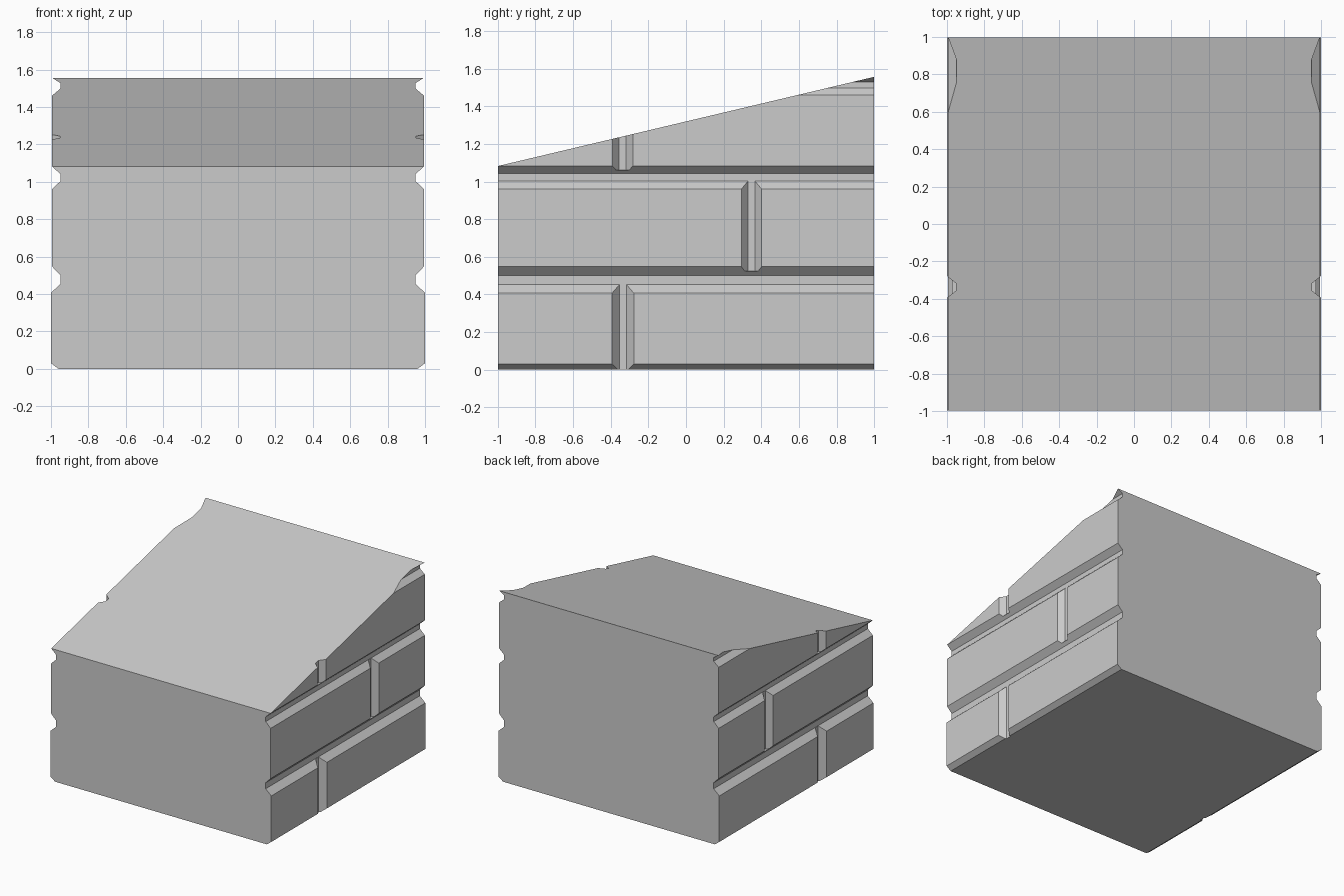
import bpy, bmesh
from mathutils import Vector

if "Cube" in bpy.data.objects:
    bpy.data.objects.remove(bpy.data.objects["Cube"])

HALF_Y = 0.998
FRONT_Z, BACK_Z = 1.083, 1.556


def mirrored(profile):
    return profile + [(-x, z) for x, z in reversed(profile)]


def prism(bm, base, offset):
    """Extrude a closed polygon of 3D points along an offset."""
    face = bm.faces.new([bm.verts.new(p) for p in base])
    top = bmesh.ops.extrude_face_region(bm, geom=[face], use_keep_orig=True)["geom"]
    bmesh.ops.translate(bm, vec=offset, verts=[v for v in top if isinstance(v, bmesh.types.BMVert)])


def make_object(name, bm):
    bmesh.ops.recalc_face_normals(bm, faces=bm.faces)
    mesh = bpy.data.meshes.new(name)
    bm.to_mesh(mesh)
    bm.free()
    obj = bpy.data.objects.new(name, mesh)
    bpy.context.collection.objects.link(obj)
    return obj


# wall block: side profile with horizontal mortar grooves, extruded front to back
side = [(0.96, 0), (1.0, 0.03), (1.0, 0.407),
        (0.95, 0.453), (0.95, 0.502), (0.995, 0.548), (0.995, 0.96),
        (0.95, 1.003), (0.95, 1.042), (0.995, 1.083), (0.995, 1.46),
        (0.95, 1.498), (0.95, 1.528), (1.04, 1.586)]
bm = bmesh.new()
prism(bm, [(x, -HALF_Y, z) for x, z in mirrored(side)], Vector((0, 2 * HALF_Y, 0)))
bmesh.ops.recalc_face_normals(bm, faces=bm.faces)

# sloping top: slice off everything above the plane and cap it
cut = bmesh.ops.bisect_plane(
    bm, geom=bm.verts[:] + bm.edges[:] + bm.faces[:], dist=1e-6,
    plane_co=(0, -HALF_Y, FRONT_Z), plane_no=(0, FRONT_Z - BACK_Z, 2 * HALF_Y),
    clear_outer=True)
rim = [e for e in bm.edges if e.is_boundary]
bmesh.ops.edgeloop_fill(bm, edges=rim)
block = make_object("brick_wall_block", bm)

# vertical mortar joints: (centre y, bottom z, top z), staggered per course
bm = bmesh.new()
for y, z0, z1 in [(-0.335, -0.1, 0.475), (0.348, 0.525, 1.022), (-0.337, 1.062, 1.4)]:
    for s in (-1, 1):
        base = [(s * 0.951, y - 0.019, z0), (s * 0.951, y + 0.019, z0),
                (s * 1.05, y + 0.098, z0), (s * 1.05, y - 0.098, z0)]
        prism(bm, base, Vector((0, 0, z1 - z0)))
joints = make_object("joint_cutters", bm)
joints.hide_render = True
joints.hide_set(True)

mod = block.modifiers.new("vertical_joints", "BOOLEAN")
mod.operation = 'DIFFERENCE'
mod.solver = 'EXACT'
mod.object = joints
